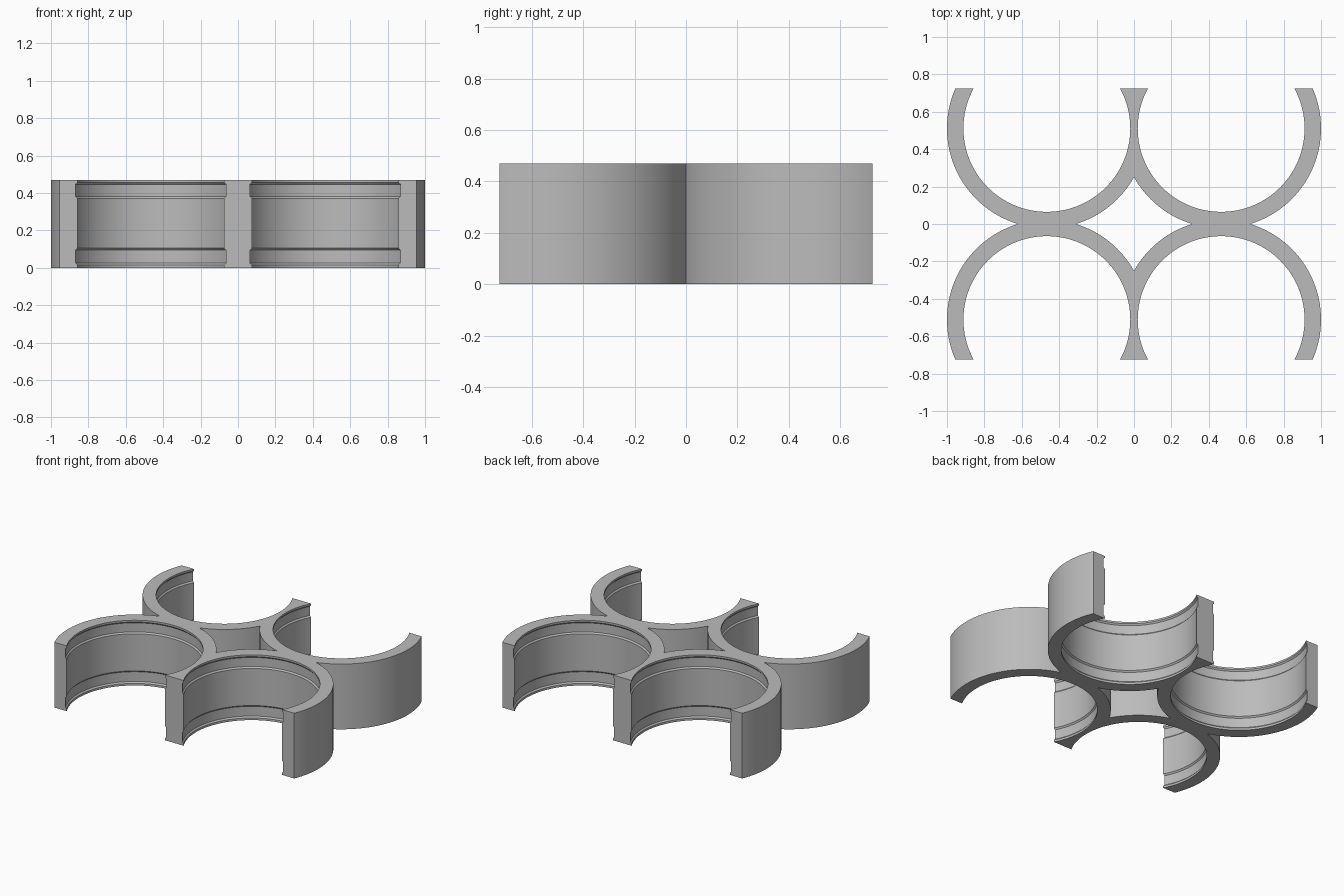
import bpy
import bmesh
import math
from mathutils import Vector

if "Cube" in bpy.data.objects:
    bpy.data.objects.remove(bpy.data.objects["Cube"])

HEIGHT = 0.47
OUTER, INNER, GROOVE = 0.534, 0.446, 0.455
CENTER = Vector((0.466, 0.511, 0))
OPEN_Y = 0.725      # where each ring is cut open
CHAMFER = 0.01


def groove(bottom, top):
    """Wall section of one shallow groove with chamfered edges."""
    return [(INNER, bottom - CHAMFER), (GROOVE, bottom),
            (GROOVE, top), (INNER, top + CHAMFER)]


def cut(bm, point, normal):
    """Remove what lies beyond a plane and return the cut edges."""
    result = bmesh.ops.bisect_plane(
        bm, geom=bm.verts[:] + bm.edges[:] + bm.faces[:], dist=1e-5,
        plane_co=point, plane_no=normal, clear_outer=True)
    return [e for e in result["geom_cut"] if isinstance(e, bmesh.types.BMEdge)]


# Plain grey plastic
grey = bpy.data.materials.new("grey plastic")
grey.use_nodes = True
colour = (0.5, 0.5, 0.5, 1)
grey.diffuse_color = colour
grey.node_tree.nodes["Principled BSDF"].inputs["Base Color"].default_value = colour

# Ring wall: revolve the grooved section around the holder centre
section = ([(OUTER, 0), (INNER, 0)] + groove(0.025, 0.095)
           + groove(0.382, 0.447) + [(INNER, HEIGHT), (OUTER, HEIGHT)])
bm = bmesh.new()
verts = [bm.verts.new(CENTER + Vector((r, 0, z))) for r, z in section]
edges = [bm.edges.new((a, b)) for a, b in zip(verts, verts[1:] + verts[:1])]
bmesh.ops.spin(bm, geom=verts + edges, cent=CENTER, axis=(0, 0, 1),
               angle=math.tau, steps=128, use_merge=True)
bmesh.ops.remove_doubles(bm, verts=bm.verts[:], dist=1e-5)

# Open the ring and close its ends, then trim it to one quarter
ends = cut(bm, (0, OPEN_Y, 0), (0, 1, 0))
bmesh.ops.holes_fill(bm, edges=ends, sides=0)
cut(bm, (0, 0, 0), (-1, 0, 0))
cut(bm, (0, 0, 0), (0, -1, 0))
bmesh.ops.recalc_face_normals(bm, faces=bm.faces[:])

mesh = bpy.data.meshes.new("four_ring_holder")
bm.to_mesh(mesh)
bm.free()
mesh.materials.append(grey)
holder = bpy.data.objects.new("four_ring_holder", mesh)
bpy.context.collection.objects.link(holder)

# Mirror the quarter into four joined rings
bpy.ops.object.select_all(action="DESELECT")
holder.select_set(True)
bpy.context.view_layer.objects.active = holder
mirror = holder.modifiers.new("Mirror", "MIRROR")
mirror.use_axis = (True, True, False)
mirror.merge_threshold = 0.0001
bpy.ops.object.modifier_apply(modifier=mirror.name)
bpy.ops.object.shade_smooth_by_angle(angle=math.radians(25))
